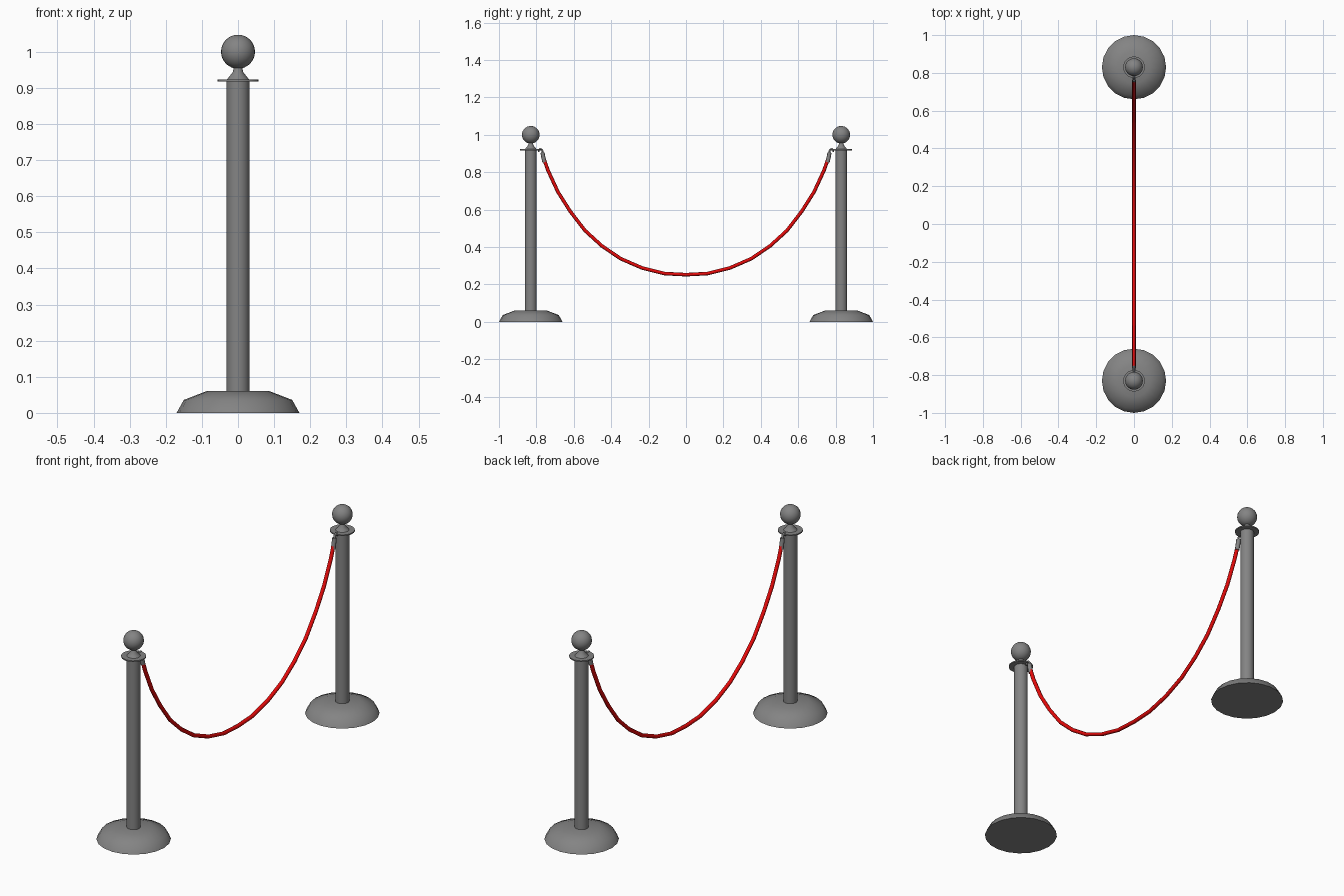
import bpy, bmesh, math

if "Cube" in bpy.data.objects:
    bpy.data.objects.remove(bpy.data.objects["Cube"])


def material(name, color):
    mat = bpy.data.materials.new(name)
    mat.diffuse_color = (*color, 1)
    mat.use_nodes = True
    mat.node_tree.nodes["Principled BSDF"].inputs["Base Color"].default_value = mat.diffuse_color
    return mat


metal = material("dark_metal", (0.23, 0.23, 0.23))
red = material("red_rope", (0.8, 0.003, 0.003))


def lathe(name, profile, y, sides):
    """Spin a (radius, height) profile round a vertical axis, closed with caps."""
    bm = bmesh.new()
    rings = []
    for r, z in profile:
        rings.append([bm.verts.new((r * math.cos(2 * math.pi * i / sides),
                                    r * math.sin(2 * math.pi * i / sides), z))
                      for i in range(sides)])
    for a, b in zip(rings, rings[1:]):
        for i in range(sides):
            j = (i + 1) % sides
            bm.faces.new((a[i], a[j], b[j], b[i]))
    bm.faces.new(rings[0][::-1])
    bm.faces.new(rings[-1])
    me = bpy.data.meshes.new(name)
    bm.to_mesh(me)
    bm.free()
    me.materials.append(metal)
    ob = bpy.data.objects.new(name, me)
    ob.location.y = y
    bpy.context.collection.objects.link(ob)
    return ob


def smooth(ob, angle=35):
    bpy.ops.object.select_all(action='DESELECT')
    ob.select_set(True)
    bpy.context.view_layer.objects.active = ob
    bpy.ops.object.shade_smooth_by_angle(angle=math.radians(angle))


def tube(name, points, radius, mat):
    """Round tube through (y, z) points in the x = 0 plane."""
    cu = bpy.data.curves.new(name, 'CURVE')
    cu.dimensions = '3D'
    cu.bevel_depth = radius
    cu.bevel_resolution = 2
    cu.use_fill_caps = True
    sp = cu.splines.new('POLY')
    sp.points.add(len(points) - 1)
    for p, (y, z) in zip(sp.points, points):
        p.co = (0, y, z, 1)
    cu.materials.append(mat)
    ob = bpy.data.objects.new(name, cu)
    bpy.context.collection.objects.link(ob)
    return ob


for side, s in (("front", -1), ("back", 1)):
    y = 0.83 * s
    # Weighted base and pole
    smooth(lathe(side + "_base", [(0.17, 0), (0.15, 0.036), (0.085, 0.061)], y, 20), 50)
    smooth(lathe(side + "_pole", [(0.032, 0.05), (0.032, 0.92)], y, 20))
    # Collar plate and tapered neck
    smooth(lathe(side + "_collar", [(0.057, 0.917), (0.057, 0.923)], y, 24))
    smooth(lathe(side + "_neck", [(0.032, 0.922), (0.026, 0.929), (0.014, 0.944),
                                  (0.011, 0.962)], y, 20))
    # Ball finial
    bpy.ops.mesh.primitive_uv_sphere_add(segments=24, ring_count=16, radius=0.047,
                                         location=(0, y, 1.0))
    ball = bpy.context.object
    ball.name = side + "_ball"
    ball.data.materials.append(metal)
    smooth(ball)
    # Hook over the collar edge and rope end sleeve
    hook = [(0.787, 0.908), (0.787, 0.918), (0.782, 0.924), (0.774, 0.923),
            (0.768, 0.915), (0.766, 0.895)]
    tube(side + "_hook", [(s * a, b) for a, b in hook], 0.005, metal)
    sleeve = [(0.767, 0.905), (0.765, 0.89), (0.757, 0.853)]
    tube(side + "_sleeve", [(s * a, b) for a, b in sleeve], 0.011, metal)

# Sagging rope
half = [(0.115, 0.258), (0.235, 0.288), (0.35, 0.338), (0.45, 0.406), (0.54, 0.488),
        (0.62, 0.592), (0.685, 0.695), (0.738, 0.81), (0.758, 0.866)]
tube("rope", [(-a, b) for a, b in reversed(half)] + [(0, 0.252)] + half, 0.0095, red)
